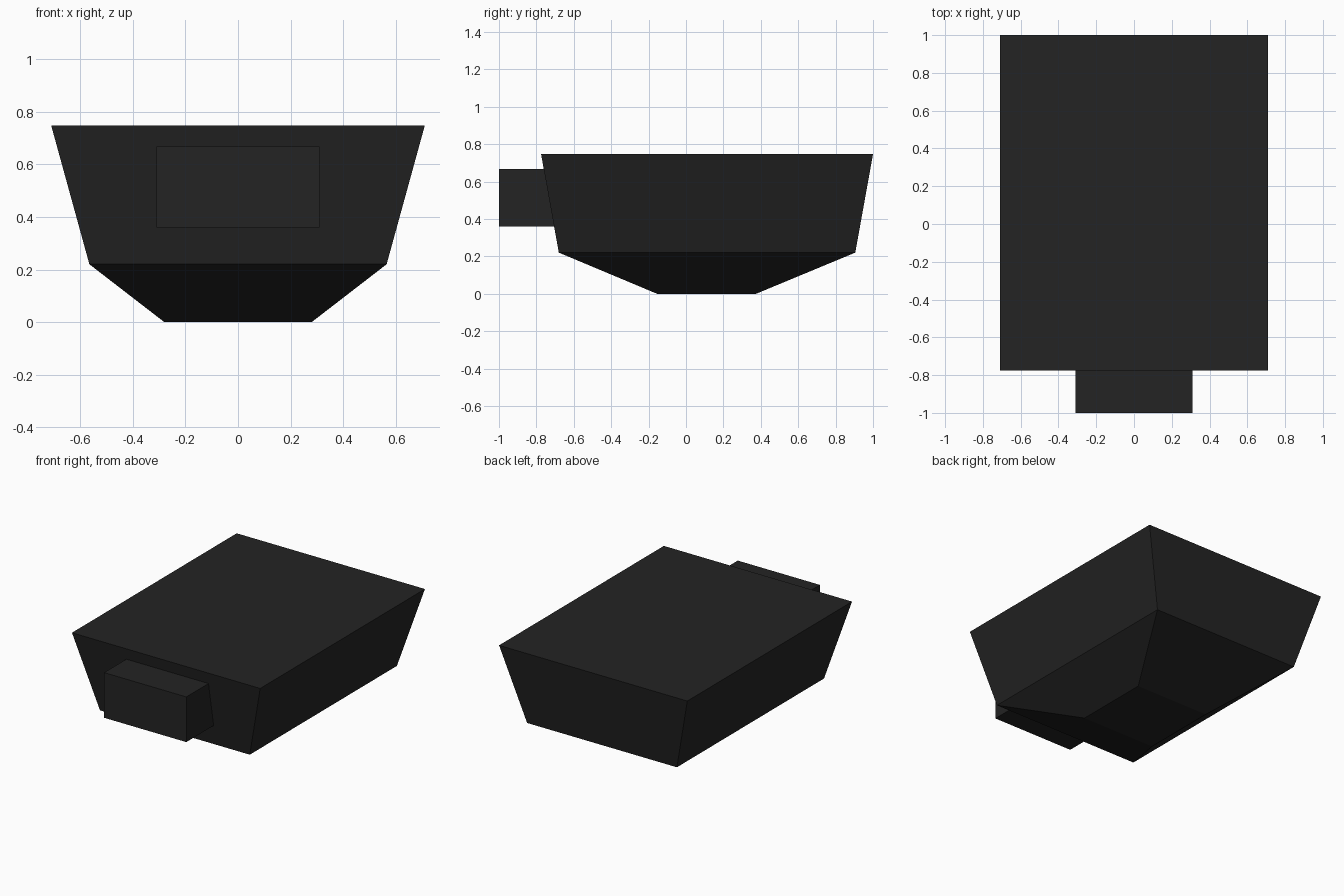
import bpy, bmesh

cube = bpy.data.objects.get("Cube")
if cube:
    bpy.data.objects.remove(cube, do_unlink=True)

# Single dark colour
charcoal = bpy.data.materials.new("charcoal")
charcoal.use_nodes = True
colour = (0.017, 0.017, 0.017, 1)
charcoal.diffuse_color = colour
charcoal.node_tree.nodes["Principled BSDF"].inputs["Base Color"].default_value = colour


def loft(name, sections):
    """Closed solid through rectangles given as (half width, front, back, height)."""
    bm = bmesh.new()
    rings = [[bm.verts.new(p) for p in ((-w, f, z), (w, f, z), (w, b, z), (-w, b, z))]
             for w, f, b, z in sections]
    bm.faces.new(rings[0])
    bm.faces.new(rings[-1])
    for low, high in zip(rings, rings[1:]):
        for i in range(4):
            j = (i + 1) % 4
            bm.faces.new((low[i], low[j], high[j], high[i]))
    bmesh.ops.recalc_face_normals(bm, faces=bm.faces)
    mesh = bpy.data.meshes.new(name)
    bm.to_mesh(mesh)
    bm.free()
    mesh.materials.append(charcoal)
    obj = bpy.data.objects.new(name, mesh)
    bpy.context.collection.objects.link(obj)
    return obj


# Tapered body: flat underside, wide shoulder, wider flat top
loft("tapered_body", [(0.28, -0.155, 0.375, 0),
                      (0.565, -0.68, 0.905, 0.22),
                      (0.71, -0.775, 1, 0.747)])

# Block projecting from the front, sunk into the body
loft("front_block", [(0.31, -1, -0.6, 0.36),
                     (0.31, -1, -0.6, 0.668)])
